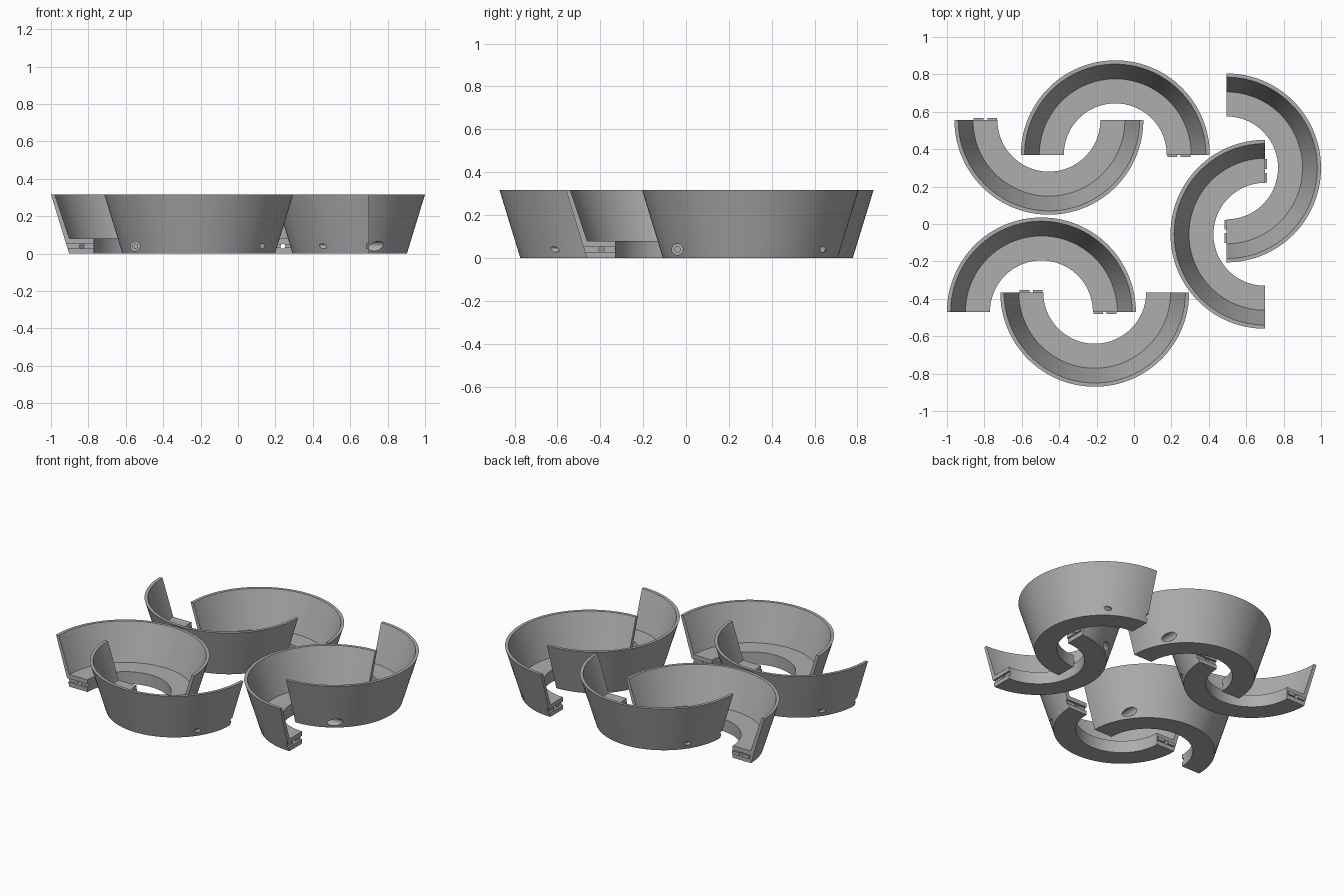
import bpy, bmesh, math
from mathutils import Matrix, Vector

if "Cube" in bpy.data.objects:
    bpy.data.objects.remove(bpy.data.objects["Cube"])

SEG = 64
BOLT_R, BOLT_Z = 0.34, 0.04

grey = bpy.data.materials.new("plain grey")
grey.diffuse_color = (0.42, 0.42, 0.42, 1)
grey.use_nodes = True
grey.node_tree.nodes["Principled BSDF"].inputs["Base Color"].default_value = grey.diffuse_color


def add_object(name, bm, helper=False):
    bmesh.ops.recalc_face_normals(bm, faces=bm.faces)
    me = bpy.data.meshes.new(name)
    bm.to_mesh(me)
    bm.free()
    me.materials.append(grey)
    ob = bpy.data.objects.new(name, me)
    bpy.context.collection.objects.link(ob)
    ob.hide_render = helper
    return ob


def box(name, x0, x1, y0, y1, z0, z1):
    bm = bmesh.new()
    m = Matrix.Translation(((x0 + x1) / 2, (y0 + y1) / 2, (z0 + z1) / 2))
    m = m @ Matrix.Diagonal((x1 - x0, y1 - y0, z1 - z0, 1))
    bmesh.ops.create_cube(bm, size=1, matrix=m)
    return add_object(name, bm, True)


def rod(name, x, radius, y0, y1):
    bm = bmesh.new()
    m = Matrix.Translation((x, (y0 + y1) / 2, BOLT_Z)) @ Matrix.Rotation(math.pi / 2, 4, 'X')
    bmesh.ops.create_cone(bm, cap_ends=True, segments=32, radius1=radius,
                          radius2=radius, depth=y1 - y0, matrix=m)
    return add_object(name, bm, True)


# Half ring: floor and flared wall swept through 180 degrees
profile = [(0.275, 0), (0.408, 0), (0.505, 0.317), (0.485, 0.317), (0.406, 0.08), (0.275, 0.08)]
bm = bmesh.new()
face = bm.faces.new([bm.verts.new((r, 0, z)) for r, z in profile])
cap = face.copy()
bmesh.ops.spin(bm, geom=[face] + face.edges[:] + face.verts[:], cent=(0, 0, 0),
               axis=(0, 0, 1), angle=math.pi, steps=SEG)
bmesh.ops.remove_doubles(bm, verts=bm.verts, dist=1e-5)
master = add_object("half_ring", bm)

# Joint tabs, matching groove, bolt holes and bolt head recess
steps = [
    ('UNION', box("inner_tab", 0.278, 0.329, -0.011, 0.02, 0.029, 0.051)),
    ('UNION', box("outer_tab", 0.349, 0.402, -0.011, 0.02, 0.029, 0.051)),
    ('DIFFERENCE', box("groove_cutter", -0.6, -0.2, -0.1, 0.013, 0.028, 0.052)),
    ('DIFFERENCE', rod("tab_side_hole", BOLT_R, 0.013, -0.1, 0.5)),
    ('DIFFERENCE', rod("groove_side_hole", -BOLT_R, 0.013, -0.1, 0.5)),
    ('DIFFERENCE', rod("bolt_head_recess", BOLT_R, 0.026, 0.14, 0.5)),
]
for op, tool in steps:
    mod = master.modifiers.new(tool.name, 'BOOLEAN')
    mod.operation, mod.object, mod.solver = op, tool, 'EXACT'
bpy.context.view_layer.update()
mesh = bpy.data.meshes.new_from_object(master.evaluated_get(bpy.context.evaluated_depsgraph_get()))
mesh.materials.clear()
mesh.materials.append(grey)
mesh.polygons.foreach_set("material_index", [0] * len(mesh.polygons))
for ob in [master] + [tool for _, tool in steps]:
    bpy.data.objects.remove(ob)

# Six half rings laid out in three interlocking pairs
layout = [(-0.10, 0.37, 0), (-0.455, 0.555, 180), (-0.495, -0.47, 0),
          (-0.21, -0.365, 180), (0.495, 0.30, -90), (0.70, -0.055, 90)]
for i, (x, y, turn) in enumerate(layout):
    ob = bpy.data.objects.new(f"half_ring_{i + 1}", mesh.copy())
    bpy.context.collection.objects.link(ob)
    ob.location = (x, y, 0)
    ob.rotation_euler.z = math.radians(turn)
    bpy.ops.object.select_all(action='DESELECT')
    ob.select_set(True)
    bpy.context.view_layer.objects.active = ob
    bpy.ops.object.shade_smooth_by_angle(angle=math.radians(30))
